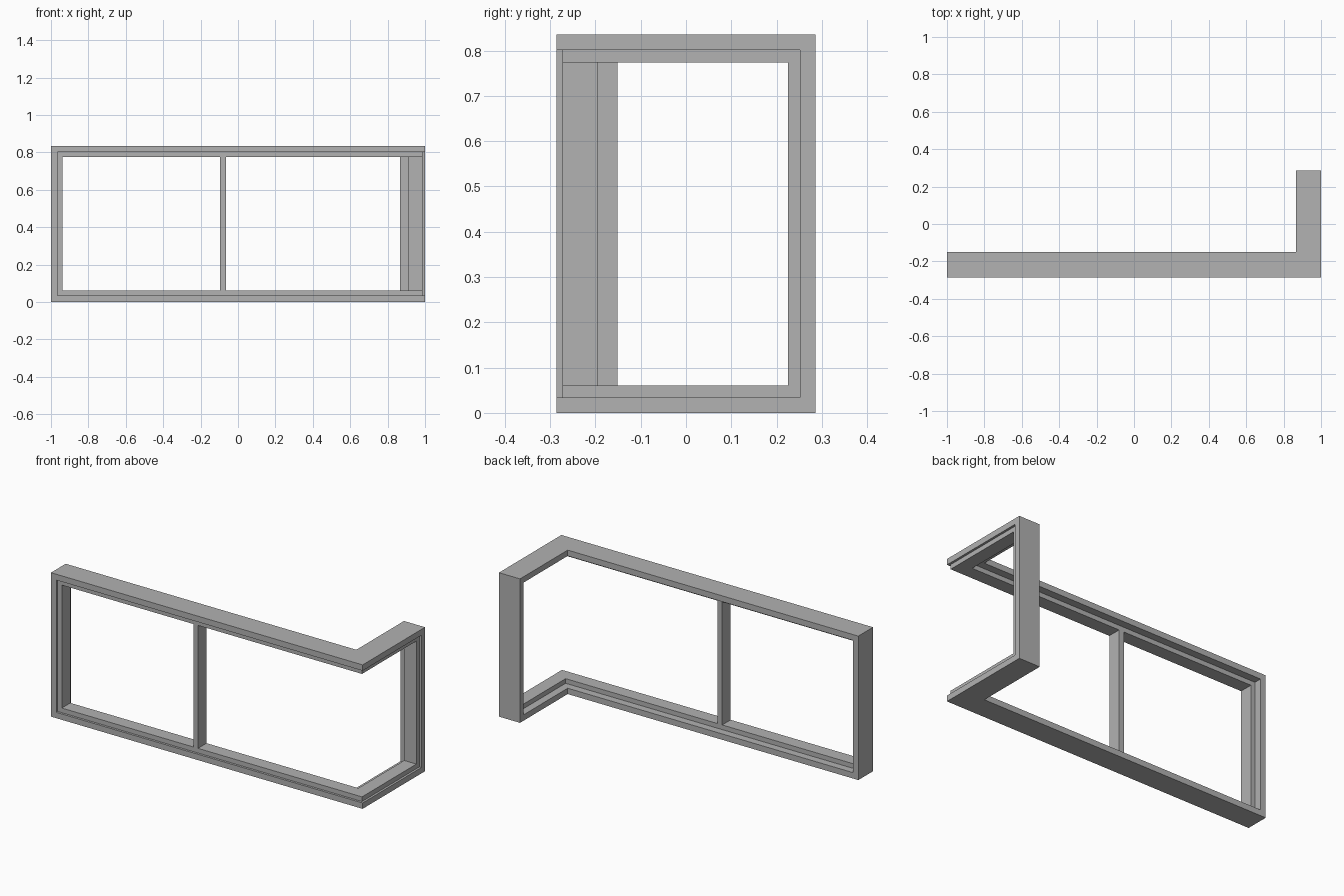
import bpy
import bmesh

cube = bpy.data.objects.get("Cube")
if cube:
    bpy.data.objects.remove(cube, do_unlink=True)

# Overall size: the long run faces the front, the short return goes back on the left
X, Y, H = 1.0, 0.286, 0.835
DEPTH = 0.135            # depth of the outer frame
RIM = 0.034              # visible thickness of the outer frame
SASH = 0.061             # outer frame plus the inner sash
SASH_FRONT, SASH_BACK = 0.013, 0.091

grey = bpy.data.materials.new("frame grey")
grey.use_nodes = True
colour = (0.445, 0.445, 0.445, 1.0)
grey.diffuse_color = colour
grey.node_tree.nodes["Principled BSDF"].inputs["Base Color"].default_value = colour


def prism(name, outline, z0, z1):
    """Extrude a plan outline from z0 to z1."""
    bm = bmesh.new()
    face = bm.faces.new([bm.verts.new((x, y, z0)) for x, y in outline])
    new = bmesh.ops.extrude_face_region(bm, geom=[face])["geom"]
    bmesh.ops.translate(bm, vec=(0, 0, z1 - z0),
                        verts=[v for v in new if isinstance(v, bmesh.types.BMVert)])
    bmesh.ops.recalc_face_normals(bm, faces=bm.faces)
    mesh = bpy.data.meshes.new(name)
    bm.to_mesh(mesh)
    bm.free()
    mesh.materials.append(grey)
    obj = bpy.data.objects.new(name, mesh)
    bpy.context.collection.objects.link(obj)
    return obj


def rect(x0, x1, y0, y1):
    return [(x0, y0), (x1, y0), (x1, y1), (x0, y1)]


def corner_frame(name, front, back, start, margin):
    """L-shaped solid with one opening that wraps around the corner."""
    outline = [(start - X, front - Y), (X - front, front - Y), (X - front, Y - start),
               (X - back, Y - start), (X - back, back - Y), (start - X, back - Y)]
    frame = prism(name, outline, start, H - start)
    cutter = prism(name + "_cutter", rect(margin - X, X + 1, -Y - 1, Y - margin),
                   margin, H - margin)
    cutter.hide_render = True
    mod = frame.modifiers.new("opening", 'BOOLEAN')
    mod.operation = 'DIFFERENCE'
    mod.solver = 'EXACT'
    mod.object = cutter
    # Bake the opening and discard the cutter
    bpy.context.view_layer.update()
    evaluated = frame.evaluated_get(bpy.context.evaluated_depsgraph_get())
    mesh = bpy.data.meshes.new_from_object(evaluated)
    frame.modifiers.clear()
    frame.data = mesh
    bpy.data.objects.remove(cutter, do_unlink=True)
    return frame


# Outer frame, then the thinner sash set inside it
corner_frame("outer_frame", 0, DEPTH, 0, RIM)
corner_frame("inner_sash", SASH_FRONT, SASH_BACK, RIM, SASH)

# Upright bar dividing the front opening
prism("mullion", rect(-0.096, -0.065, SASH_FRONT - Y, SASH_BACK - Y), SASH, H - SASH)
